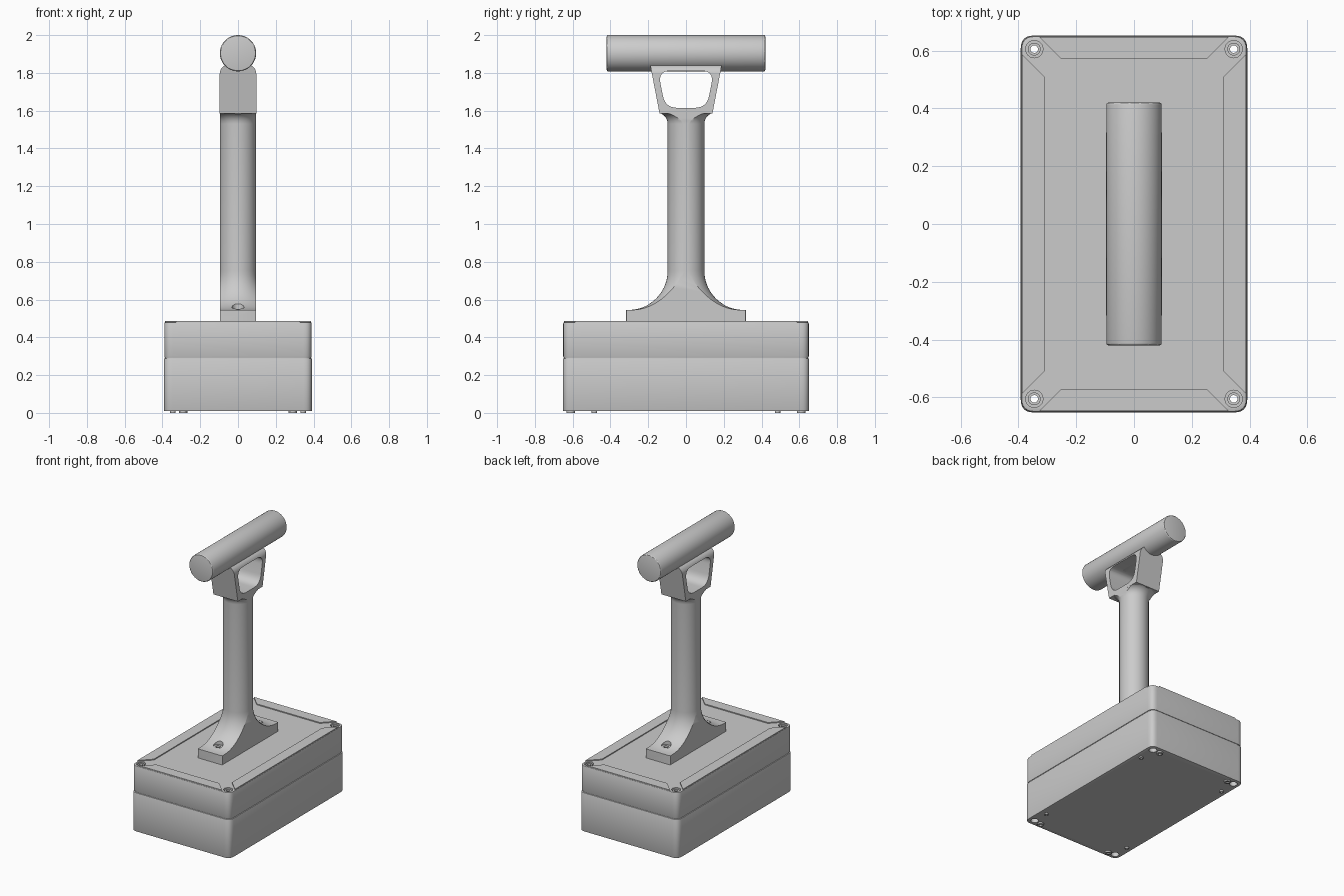
import bpy, bmesh, math
from mathutils import Matrix

cube = bpy.data.objects.get("Cube")
if cube:
    bpy.data.objects.remove(cube, do_unlink=True)

grey = bpy.data.materials.new("plain grey")
grey.use_nodes = True
TONE = (0.6, 0.6, 0.6, 1)
grey.diffuse_color = TONE
grey.node_tree.nodes["Principled BSDF"].inputs["Base Color"].default_value = TONE


def finish(bm, name):
    bmesh.ops.recalc_face_normals(bm, faces=bm.faces)
    mesh = bpy.data.meshes.new(name)
    bm.to_mesh(mesh)
    bm.free()
    obj = bpy.data.objects.new(name, mesh)
    bpy.context.collection.objects.link(obj)
    mesh.materials.append(grey)
    return obj


def select(obj):
    bpy.ops.object.select_all(action='DESELECT')
    obj.select_set(True)
    bpy.context.view_layer.objects.active = obj


def smooth(obj, angle=30):
    select(obj)
    bpy.ops.object.shade_smooth_by_angle(angle=math.radians(angle))


def bevel(obj, width, segments=2, angle=40):
    mod = obj.modifiers.new("bevel", 'BEVEL')
    mod.width, mod.segments = width, segments
    mod.angle_limit = math.radians(angle)
    select(obj)
    bpy.ops.object.modifier_apply(modifier=mod.name)


def boolean(obj, cutter, operation='DIFFERENCE'):
    mod = obj.modifiers.new("cut", 'BOOLEAN')
    mod.object, mod.operation, mod.solver = cutter, operation, 'EXACT'
    select(obj)
    bpy.ops.object.modifier_apply(modifier=mod.name)
    bpy.data.objects.remove(cutter, do_unlink=True)


def prism(name, points, low, high, axis='Z'):
    """Extrude a profile: (x, y) along Z, or (y, z) along X."""
    bm = bmesh.new()
    place = (lambda a, b: (a, b, low)) if axis == 'Z' else (lambda a, b: (low, a, b))
    face = bm.faces.new([bm.verts.new(place(a, b)) for a, b in points])
    new = bmesh.ops.extrude_face_region(bm, geom=[face])["geom"]
    step = high - low
    bmesh.ops.translate(bm, verts=[v for v in new if isinstance(v, bmesh.types.BMVert)],
                        vec=(0, 0, step) if axis == 'Z' else (step, 0, 0))
    return finish(bm, name)


def round_poly(points, radius, n=6):
    """Round every corner of a convex polygon."""
    out = []
    for i, (px, py) in enumerate(points):
        ends = []
        for qx, qy in (points[i - 1], points[(i + 1) % len(points)]):
            d = math.hypot(qx - px, qy - py)
            ends.append((px + (qx - px) / d * radius, py + (qy - py) / d * radius))
        (ax, ay), (bx, by) = ends
        for k in range(n + 1):
            t = k / n
            out.append(((1 - t) ** 2 * ax + 2 * t * (1 - t) * px + t * t * bx,
                        (1 - t) ** 2 * ay + 2 * t * (1 - t) * py + t * t * by))
    return out


def rect(x, y):
    return [(-x, -y), (x, -y), (x, y), (-x, y)]


def cylinders(name, spots, radius, low, high, inner=0, segments=24):
    """Upright cylinders, or rings when an inner radius is given."""
    bm = bmesh.new()
    for x, y in spots:
        loops = []
        for r, z in ((radius, low), (radius, high), (inner, high), (inner, low)):
            if r:
                loops.append([bm.verts.new((x + r * math.cos(a), y + r * math.sin(a), z))
                              for a in (math.tau * k / segments for k in range(segments))])
        pairs = zip(loops, loops[1:] + (loops[:1] if inner else []))
        for one, two in pairs:
            for k in range(segments):
                j = (k + 1) % segments
                bm.faces.new((one[k], one[j], two[j], two[k]))
        if not inner:
            bm.faces.new(loops[0])
            bm.faces.new(loops[1])
    return finish(bm, name)


def corners(x, y):
    return [(sx * x, sy * y) for sx in (-1, 1) for sy in (-1, 1)]


# Enclosure: lower tub, recessed seam and lid
SEAM = 0.29
screws = corners(0.345, 0.605)
tub = prism("enclosure_tub", round_poly(rect(0.392, 0.652), 0.045), 0.01, SEAM - 0.002)
seam = prism("seam", round_poly(rect(0.386, 0.646), 0.045), SEAM - 0.01, SEAM + 0.01)
lid = prism("enclosure_lid", round_poly(rect(0.39, 0.65), 0.045), SEAM + 0.002, 0.48)
bevel(tub, 0.004)
bevel(lid, 0.006)
for part in (tub, seam, lid):
    boolean(part, cylinders("cutter", screws, 0.013, -0.1, 0.6))
boolean(lid, cylinders("cutter", screws, 0.03, 0.45, 0.6))
boolean(tub, cylinders("cutter", screws, 0.026, -0.1, 0.05))
for part in (tub, seam, lid):
    smooth(part)

# Screw sleeves sunk in the lid corners
smooth(cylinders("screw_sleeves", screws, 0.022, 0.44, 0.475, 0.013))

# Raised strips along the lid edges
for s, side in ((1, "left"), (-1, "right")):
    prism(side + "_strip", [(s * 0.31, -0.51), (s * 0.387, -0.587),
                            (s * 0.387, 0.587), (s * 0.31, 0.51)], 0.478, 0.487)
for s, side in ((-1, "front"), (1, "back")):
    prism(side + "_strip", [(-0.25, s * 0.57), (-0.327, s * 0.647),
                            (0.327, s * 0.647), (0.25, s * 0.57)], 0.478, 0.487)

# Small feet and mounting rings underneath
smooth(cylinders("feet_outer", corners(0.29, 0.61), 0.022, 0, 0.012, 0.011))
smooth(cylinders("feet_inner", corners(0.345, 0.485), 0.014, 0, 0.012, 0.007))

# Post: a turned shaft with fillets at both ends, trimmed to the foot width
HALF = 0.097
profile = [(0.33, 0.47), (0.33, 0.545)]
for k in range(15):
    a = math.pi / 2 * k / 14
    profile.append((0.305 - 0.208 * math.sin(a), 0.753 - 0.208 * math.cos(a)))
for k in range(7):
    a = math.pi / 2 * k / 6
    profile.append((0.157 - 0.06 * math.cos(a), 1.53 + 0.06 * math.sin(a)))
bm = bmesh.new()
SEG = 64
rings = [[bm.verts.new((r * math.cos(math.tau * k / SEG), r * math.sin(math.tau * k / SEG), z))
          for k in range(SEG)] for r, z in profile]
for one, two in zip(rings, rings[1:]):
    for k in range(SEG):
        j = (k + 1) % SEG
        bm.faces.new((one[k], one[j], two[j], two[k]))
bm.faces.new(rings[0])
bm.faces.new(rings[-1])
post = finish(bm, "post")
trim = [(-0.318, 0.478), (0.318, 0.478), (0.318, 0.6), (0.13, 1.5), (0.13, 1.588),
        (-0.13, 1.588), (-0.13, 1.5), (-0.318, 0.6)]
boolean(post, prism("cutter", trim, -HALF + 0.0005, HALF - 0.0005, 'X'), 'INTERSECT')
boolean(post, cylinders("cutter", [(0, -0.225), (0, 0.225)], 0.032, 0.55, 0.7))
boolean(post, cylinders("cutter", [(0, -0.225), (0, 0.225)], 0.016, 0.5, 0.7))
smooth(post)

# Yoke: tapered frame with a rounded window
yoke = prism("yoke", [(-0.14, 1.585), (0.14, 1.585), (0.19, 1.845), (-0.19, 1.845)],
             -HALF, HALF, 'X')
bm = bmesh.new()
bm.from_mesh(yoke.data)
top = [e for e in bm.edges if all(v.co.z > 1.8 for v in e.verts)
       and abs(e.verts[0].co.x - e.verts[1].co.x) < 0.01]
bmesh.ops.bevel(bm, geom=top, offset=0.05, segments=6, profile=0.5, affect='EDGES')
bm.to_mesh(yoke.data)
bm.free()
window = round_poly([(-0.11, 1.615), (0.11, 1.615), (0.148, 1.81), (-0.148, 1.81)], 0.065, 8)
boolean(yoke, prism("cutter", window, -0.2, 0.2, 'X'))
smooth(yoke)

# Handle: horizontal grip bar
bm = bmesh.new()
bmesh.ops.create_cone(bm, cap_ends=True, segments=64, radius1=0.096, radius2=0.096, depth=0.84,
                      matrix=Matrix.Translation((0, 0, 1.904)) @ Matrix.Rotation(math.pi / 2, 4, 'X'))
handle = finish(bm, "handle")
bevel(handle, 0.008, 3)
smooth(handle)
